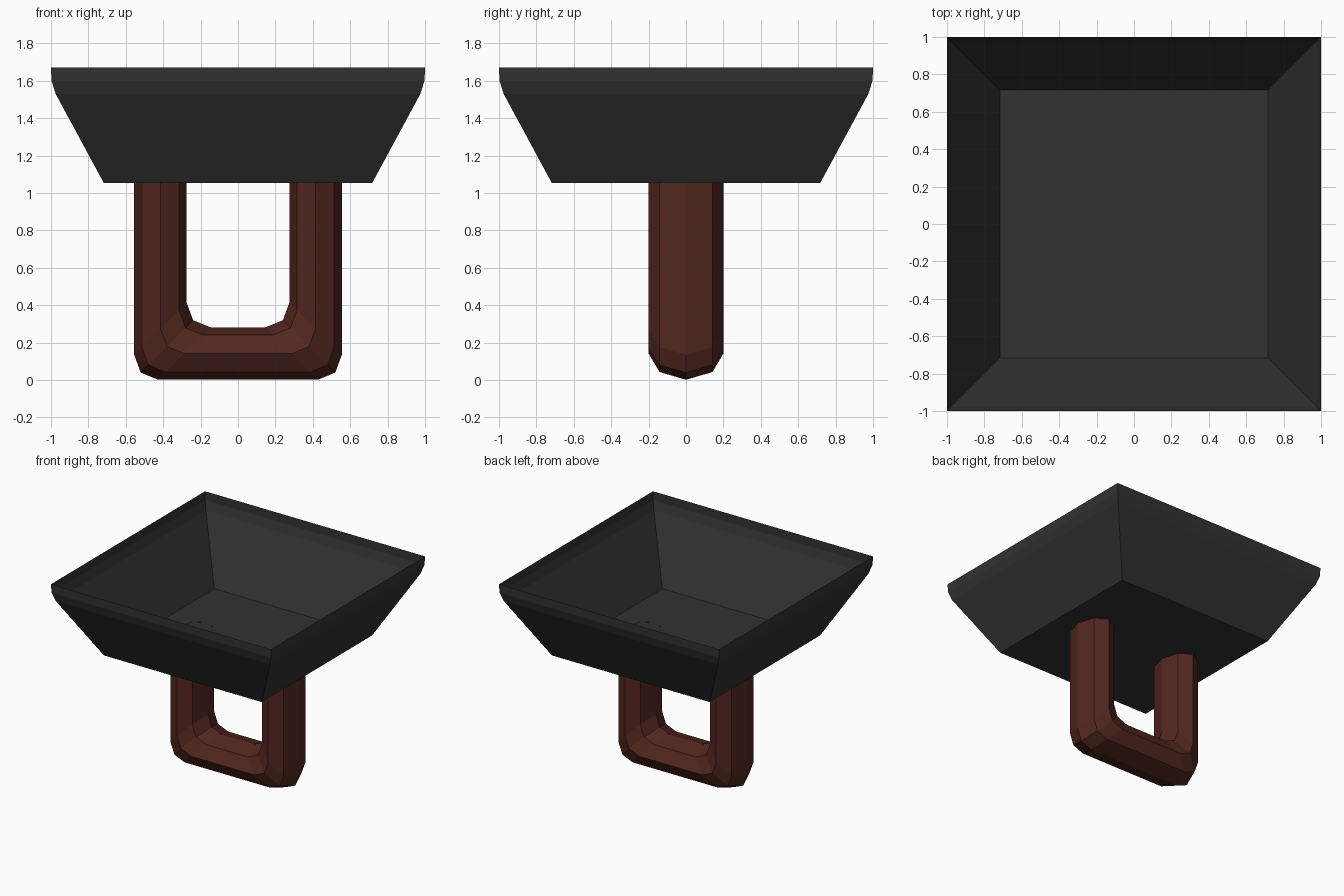
import bpy, math

if "Cube" in bpy.data.objects:
    bpy.data.objects.remove(bpy.data.objects["Cube"])


def make_object(name, verts, faces, color):
    mesh = bpy.data.meshes.new(name)
    mesh.from_pydata(verts, [], faces)
    mat = bpy.data.materials.new(name + "_material")
    mat.diffuse_color = (*color, 1)
    mat.use_nodes = True
    mat.node_tree.nodes["Principled BSDF"].inputs["Base Color"].default_value = mat.diffuse_color
    mesh.materials.append(mat)
    obj = bpy.data.objects.new(name, mesh)
    bpy.context.collection.objects.link(obj)
    return obj


def bridge(rings, n):
    return [(r * n + i, r * n + (i + 1) % n, (r + 1) * n + (i + 1) % n, (r + 1) * n + i)
            for r in range(rings - 1) for i in range(n)]


# Open tray: one thin sheet flaring from a square floor to a nearly upright rim
profile = [(0.717, 1.053), (0.975, 1.53), (0.997, 1.60), (1.0, 1.67)]
corners = [(-1, -1), (1, -1), (1, 1), (-1, 1)]
verts = [(sx * h, sy * h, z) for h, z in profile for sx, sy in corners]
make_object("tray", verts, [(3, 2, 1, 0)] + bridge(len(profile), 4), (0.032, 0.032, 0.032))

# U-shaped handle: eight-sided oval tube, its corner rings all cut at 45 degrees
SIDES, RX, RY = 8, 0.14, 0.20
half = [(0.415, 1.054, 0), (0.415, 0.275, 1), (0.38, 0.18, 1), (0.287, 0.142, 1)]
path = [(-x, z, -1, shear) for x, z, shear in half]
path += [(x, z, 1, shear) for x, z, shear in reversed(half)]
verts = []
for x, z, side, shear in path:
    for i in range(SIDES):
        a = math.tau * i / SIDES
        out = RX * math.cos(a)
        verts.append((x + side * out, RY * math.sin(a), z - shear * out))
make_object("handle", verts, bridge(len(path), SIDES), (0.085, 0.02, 0.014))
